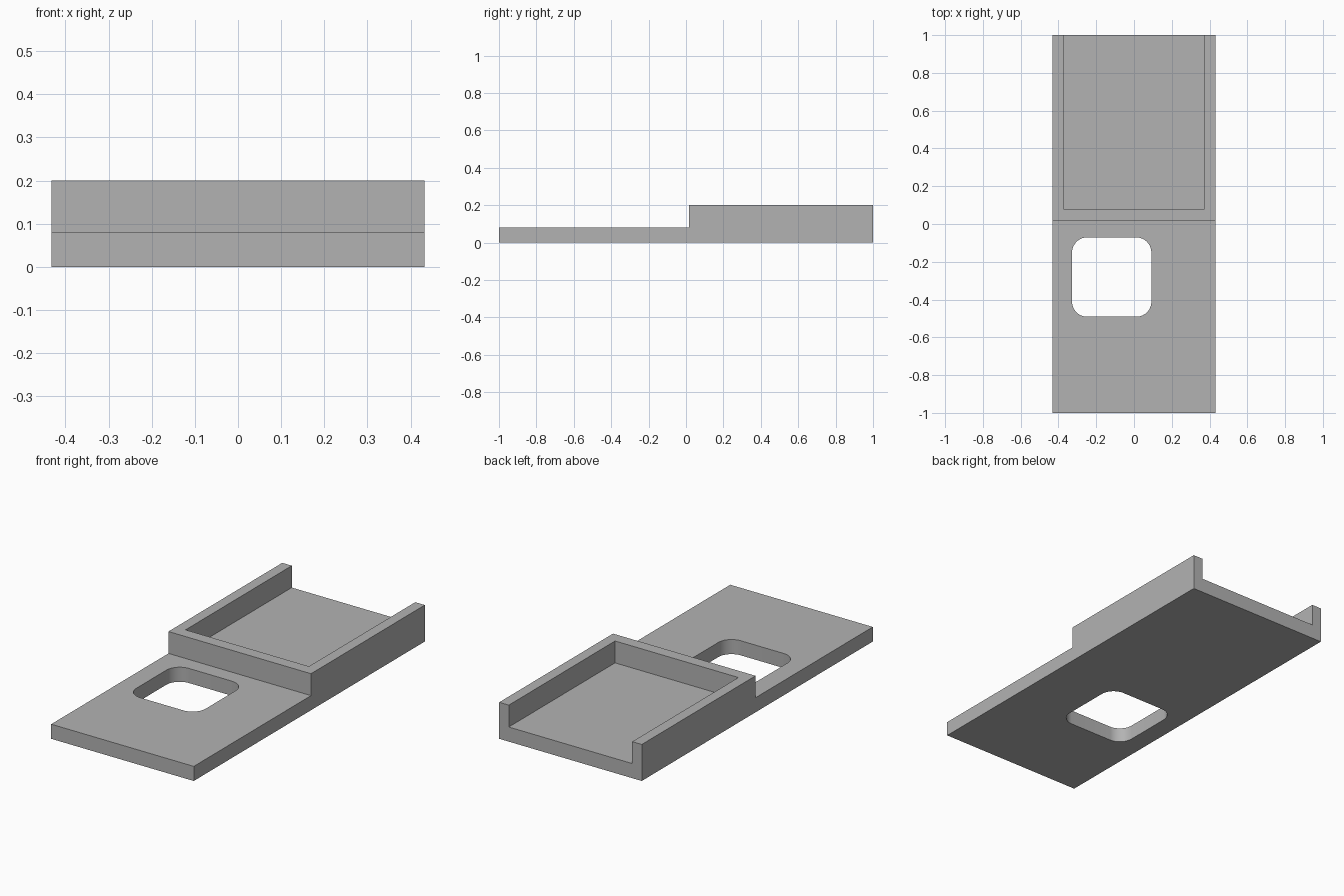
import bpy, bmesh, math
from mathutils import Vector

if "Cube" in bpy.data.objects:
    bpy.data.objects.remove(bpy.data.objects["Cube"], do_unlink=True)

HALF_W, WALL_TOP, FLOOR, STEP_Y = 0.432, 0.2, 0.08, 0.015

grey = bpy.data.materials.new("plain_grey")
grey.use_nodes = True
grey.diffuse_color = (0.45, 0.45, 0.45, 1)
grey.node_tree.nodes["Principled BSDF"].inputs["Base Color"].default_value = grey.diffuse_color


def prism(name, points, sweep):
    """Extrude a closed outline along a vector into a solid."""
    bm = bmesh.new()
    face = bm.faces.new([bm.verts.new(p) for p in points])
    new = bmesh.ops.extrude_face_region(bm, geom=[face])["geom"]
    verts = [v for v in new if isinstance(v, bmesh.types.BMVert)]
    bmesh.ops.translate(bm, verts=verts, vec=Vector(sweep))
    bmesh.ops.recalc_face_normals(bm, faces=bm.faces)
    mesh = bpy.data.meshes.new(name)
    bm.to_mesh(mesh)
    bm.free()
    mesh.materials.append(grey)
    obj = bpy.data.objects.new(name, mesh)
    bpy.context.collection.objects.link(obj)
    return obj


def rounded_square(cx, cy, half, radius, z, steps=10):
    """Outline of a square with rounded corners."""
    points = []
    for corner, (sx, sy) in enumerate([(1, 1), (-1, 1), (-1, -1), (1, -1)]):
        for i in range(steps + 1):
            a = math.pi / 2 * (corner + i / steps)
            points.append((cx + sx * (half - radius) + radius * math.cos(a),
                           cy + sy * (half - radius) + radius * math.sin(a), z))
    return points


# Stepped body: low plate in front, tall block behind
side = [(-1, 0), (1, 0), (1, WALL_TOP), (STEP_Y, WALL_TOP), (STEP_Y, FLOOR), (-1, FLOOR)]
body = prism("stepped_tray", [(-HALF_W, y, z) for y, z in side], (2 * HALF_W, 0, 0))

# Pocket open at the back, leaving three walls
pocket_outline = [(-0.374, 0.08), (0.374, 0.08), (0.374, 1.2), (-0.374, 1.2)]
pocket = prism("pocket_cutter", [(x, y, FLOOR) for x, y in pocket_outline], (0, 0, 0.3))

# Rounded window through the low plate
window = prism("window_cutter", rounded_square(-0.118, -0.281, 0.21, 0.08, -0.1), (0, 0, 0.4))

bpy.context.view_layer.objects.active = body
body.select_set(True)
for cutter in (pocket, window):
    cut = body.modifiers.new(cutter.name, "BOOLEAN")
    cut.operation, cut.solver, cut.object = "DIFFERENCE", "EXACT", cutter
    bpy.ops.object.modifier_apply(modifier=cut.name)
    bpy.data.objects.remove(cutter, do_unlink=True)

bpy.ops.object.shade_smooth_by_angle(angle=math.radians(30))
